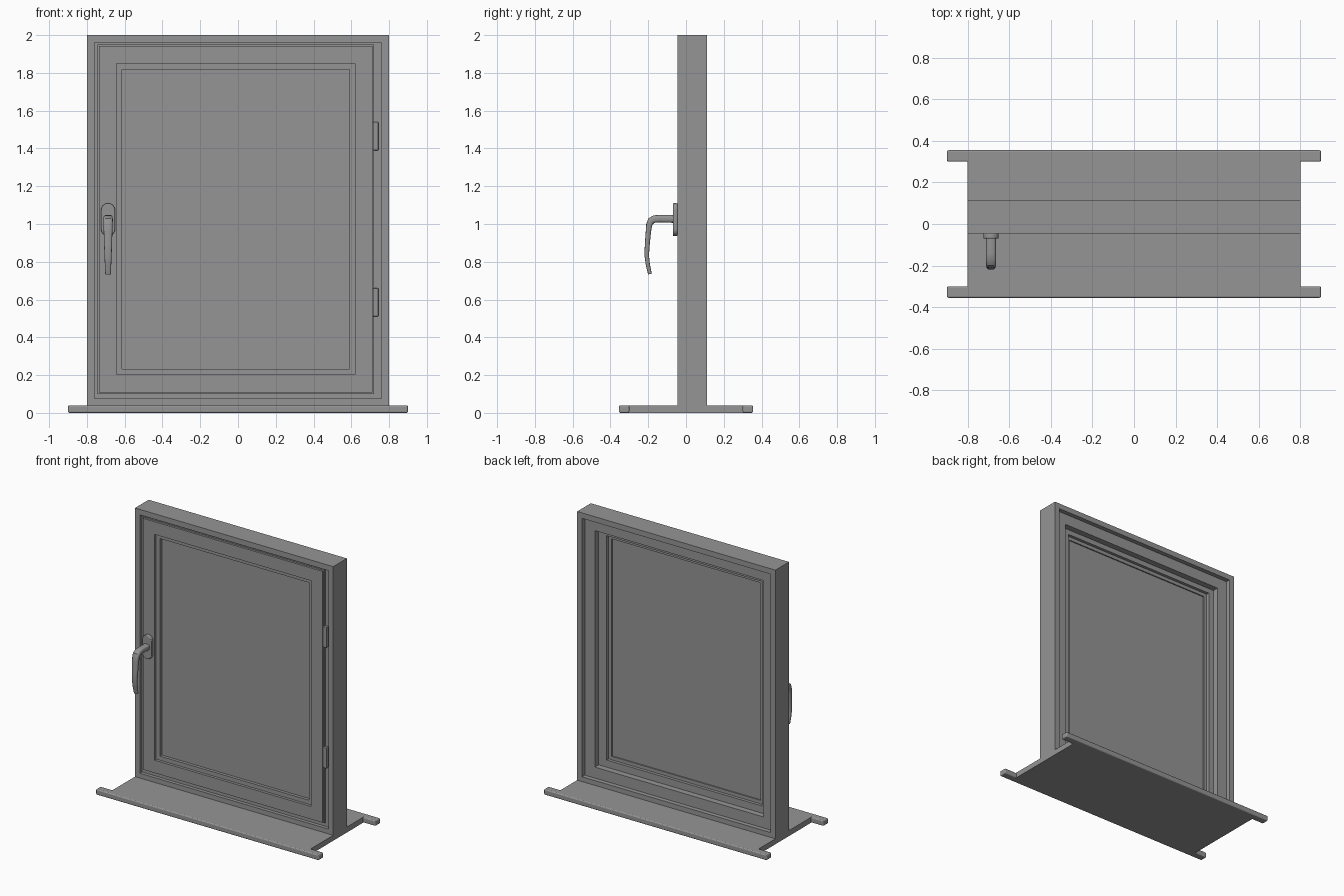
import bpy, bmesh, math
from mathutils import Vector

cube = bpy.data.objects.get("Cube")
if cube:
    bpy.data.objects.remove(cube, do_unlink=True)

grey = bpy.data.materials.new("mid grey")
grey.use_nodes = True
colour = (0.3, 0.3, 0.3, 1)
grey.diffuse_color = colour
grey.node_tree.nodes["Principled BSDF"].inputs["Base Color"].default_value = colour


def finish(name, bm, bevel=0, smooth=False):
    bmesh.ops.recalc_face_normals(bm, faces=bm.faces)
    mesh = bpy.data.meshes.new(name)
    bm.to_mesh(mesh)
    bm.free()
    obj = bpy.data.objects.new(name, mesh)
    bpy.context.collection.objects.link(obj)
    mesh.materials.append(grey)
    if bevel:
        mod = obj.modifiers.new("rounded edges", "BEVEL")
        mod.width, mod.segments = bevel, 3
        mod.limit_method, mod.angle_limit = "ANGLE", math.radians(50)
    if smooth:
        bpy.ops.object.select_all(action="DESELECT")
        obj.select_set(True)
        bpy.context.view_layer.objects.active = obj
        bpy.ops.object.shade_smooth_by_angle(angle=math.radians(35))
    return obj


def loft(bm, loops, closed=False):
    """Skin a list of equal point loops; cap the ends unless closed."""
    rings = [[bm.verts.new(p) for p in loop] for loop in loops]
    n = len(rings[0])
    for i in range(len(rings) - (not closed)):
        a, b = rings[i], rings[(i + 1) % len(rings)]
        for j in range(n):
            k = (j + 1) % n
            bm.faces.new((a[j], a[k], b[k], b[j]))
    if not closed:
        bm.faces.new(rings[0])
        bm.faces.new(rings[-1])


def mitred_frame(name, rect, profile):
    """Sweep a profile of (inset, y) points around a rectangle."""
    x0, x1, z0, z1 = rect
    bm = bmesh.new()
    loft(bm, [[(x0 + d, y, z0 + d), (x1 - d, y, z0 + d),
               (x1 - d, y, z1 - d), (x0 + d, y, z1 - d)]
              for d, y in profile], closed=True)
    return finish(name, bm)


def prism(name, outline, axis, low, high, **style):
    """Extrude a 2D outline along y or z."""
    bm = bmesh.new()
    place = (lambda a, b, t: (a, t, b)) if axis == "y" else (lambda a, b, t: (a, b, t))
    loft(bm, [[place(a, b, t) for a, b in outline] for t in (low, high)])
    return finish(name, bm, **style)


def rectangle(x0, x1, z0, z1):
    return [(x0, z0), (x1, z0), (x1, z1), (x0, z1)]


FRONT, BACK = -0.045, 0.112

# Fixed outer frame with a rebate on both faces
mitred_frame("outer_frame", (-0.8, 0.8, 0.035, 2.0),
             [(0, FRONT), (0.04, FRONT), (0.04, -0.02), (0.12, -0.02),
              (0.12, 0.08), (0.04, 0.08), (0.04, BACK), (0, BACK)])

# Opening sash with stepped glazing beads, and the seal around it
sash = (-0.736, 0.713, 0.109, 1.942)
mitred_frame("sash", sash,
             [(0, FRONT), (0.093, FRONT), (0.093, -0.025), (0.123, -0.025),
              (0.123, 0.014), (0.098, 0.014), (0.098, 0.036), (0.03, 0.036),
              (0.03, -0.015), (0, -0.015)])
mitred_frame("sash_seal", (-0.744, 0.721, 0.101, 1.95),
             [(0, -0.03), (0.02, -0.03), (0.02, -0.015), (0, -0.015)])

# Glass pane
prism("glass_pane", rectangle(-0.63, 0.605, 0.215, 1.83), "y", -0.003, 0.005)

# Hinges in the gap beside the sash
for label, z in (("lower", 0.585), ("upper", 1.465)):
    prism(label + "_hinge", rectangle(0.714, 0.743, z - 0.075, z + 0.075),
          "y", FRONT, -0.015, bevel=0.004)

# Sill board: wide slab with projecting lips along both long edges
prism("sill_board", rectangle(-0.8, 0.8, -0.31, 0.31), "z", 0, 0.04)
for label, side in (("front", -1), ("back", 1)):
    ys = sorted((side * 0.3, side * 0.355))
    prism(label + "_sill_lip", rectangle(-0.9, 0.9, *ys), "z", 0, 0.04, bevel=0.008)

# Handle backplate with round ends
HX = -0.688
plate = []
for zc, start in ((1.073, 0), (0.973, math.pi)):
    for i in range(13):
        a = start + math.pi * i / 12
        plate.append((HX + 0.037 * math.cos(a), zc + 0.037 * math.sin(a)))
prism("handle_backplate", plate, "y", -0.07, FRONT, bevel=0.005, smooth=True)

# Handle lever: oval section following (y, z, half width, half thickness)
path = [(-0.05, 1.027, 0.024, 0.021), (-0.14, 1.028, 0.024, 0.02),
        (-0.168, 1.026, 0.025, 0.02), (-0.186, 1.016, 0.025, 0.019),
        (-0.195, 0.995, 0.024, 0.016), (-0.199, 0.96, 0.023, 0.014),
        (-0.205, 0.89, 0.021, 0.013), (-0.208, 0.835, 0.019, 0.012),
        (-0.202, 0.785, 0.017, 0.011), (-0.191, 0.735, 0.015, 0.01)]
loops = []
for i, (y, z, w, t) in enumerate(path):
    prev, nxt = path[max(i - 1, 0)], path[min(i + 1, len(path) - 1)]
    along = Vector((0, nxt[0] - prev[0], nxt[1] - prev[1])).normalized()
    across = along.cross(Vector((1, 0, 0)))
    loop = []
    for k in range(16):
        c, s = math.cos(math.tau * k / 16), math.sin(math.tau * k / 16)
        # squared-off oval
        c, s = (math.copysign(abs(v) ** 0.6, v) for v in (c, s))
        loop.append(Vector((HX + w * c, y, z)) + across * t * s)
    loops.append(loop)
bm = bmesh.new()
loft(bm, loops)
finish("handle_lever", bm, smooth=True)
